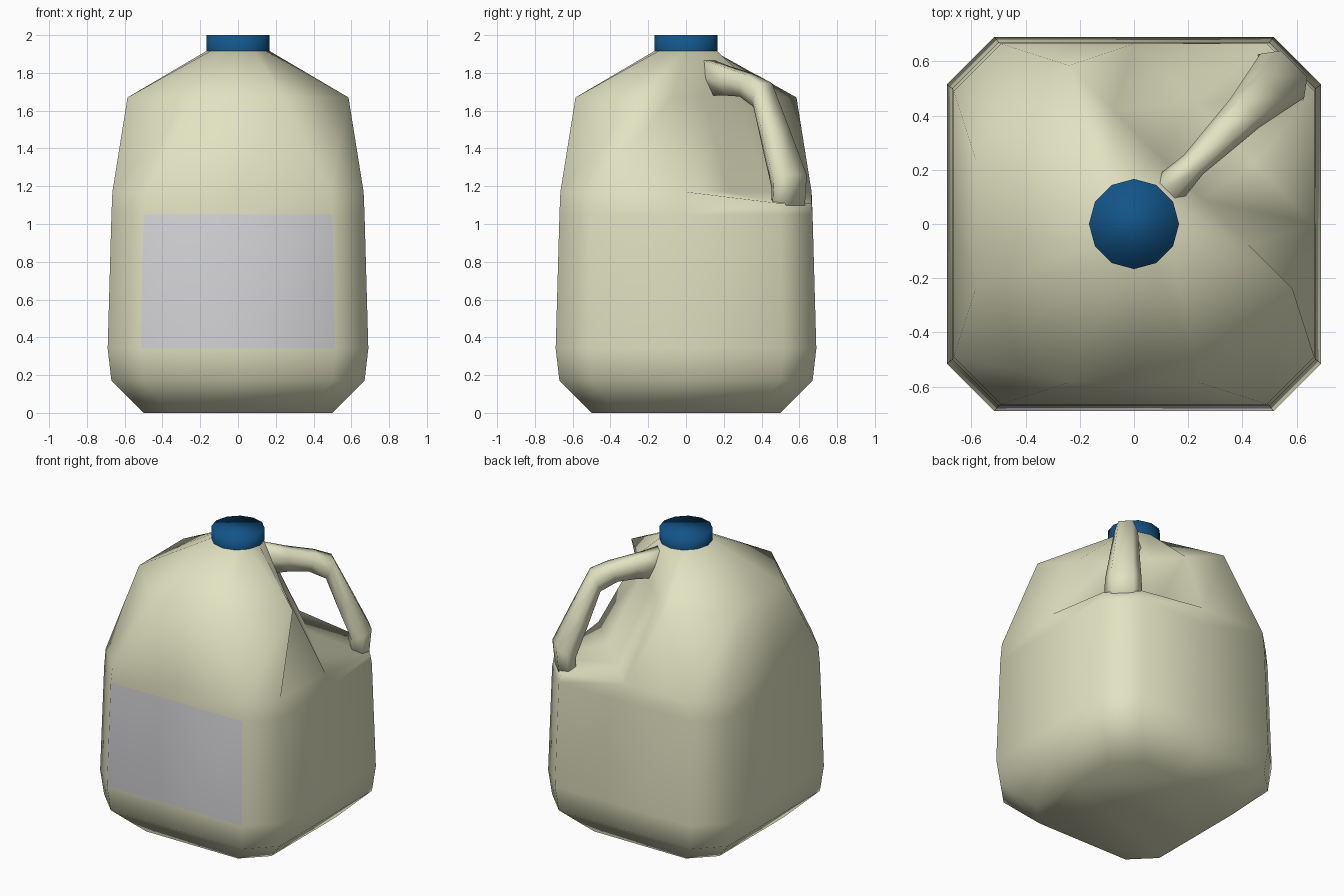
import bpy, bmesh, math
from mathutils import Vector

cube = bpy.data.objects.get("Cube")
if cube:
    bpy.data.objects.remove(cube, do_unlink=True)


def material(name, rgb):
    m = bpy.data.materials.new(name)
    m.use_nodes = True
    m.diffuse_color = (*rgb, 1)
    bsdf = next(n for n in m.node_tree.nodes if n.type == 'BSDF_PRINCIPLED')
    bsdf.inputs["Base Color"].default_value = (*rgb, 1)
    return m


cream = material("cream plastic", (0.76, 0.76, 0.54))
grey = material("label grey", (0.68, 0.68, 0.70))
blue = material("cap blue", (0.006, 0.09, 0.25))


def finish(name, bm, mats):
    bmesh.ops.recalc_face_normals(bm, faces=bm.faces)
    mesh = bpy.data.meshes.new(name)
    bm.to_mesh(mesh)
    bm.free()
    for m in mats:
        mesh.materials.append(m)
    for p in mesh.polygons:
        p.use_smooth = True
    obj = bpy.data.objects.new(name, mesh)
    bpy.context.collection.objects.link(obj)
    return obj


def loft(bm, rings):
    """Skin a list of closed rings with quads and cap both ends."""
    loops = [[bm.verts.new(p) for p in ring] for ring in rings]
    for a, b in zip(loops, loops[1:]):
        n = len(a)
        for i in range(n):
            j = (i + 1) % n
            bm.faces.new((a[i], a[j], b[j], b[i]))
    bm.faces.new(loops[0][::-1])
    bm.faces.new(loops[-1])


def square_ring(h, c, z):
    """Chamfered square with a midpoint on each side, starting at +x."""
    quarter = [Vector((h, 0, z)), Vector((h, c, z)), Vector((c, h, z))]
    ring = []
    for k in range(4):
        for p in quarter:
            x, y = p.x, p.y
            for _ in range(k):
                x, y = -y, x
            ring.append(Vector((x, y, z)))
    return ring


def circle_ring(r, z):
    return [Vector((r * math.cos(i * math.pi / 6), r * math.sin(i * math.pi / 6), z))
            for i in range(12)]


def flatten(ring, first, last):
    """Put the points between two indices on a straight line."""
    a, b = ring[first], ring[last]
    n = (last - first) % 12
    for k in range(1, n):
        ring[(first + k) % 12] = a.lerp(b, k / n)


# Bottle body, with one back corner cut away for the handle
rings = [square_ring(h, c, z) for h, c, z in (
    (0.50, 0.35, 0), (0.67, 0.50, 0.17), (0.69, 0.515, 0.34), (0.67, 0.50, 1.05))]
ledge = square_ring(0.665, 0.49, 1.17)
for i in (1, 2):
    ledge[i].z = 1.11
recess = square_ring(0.665, 0.49, 1.17)
flatten(recess, 0, 3)
shoulder = square_ring(0.585, 0.24, 1.67)
flatten(shoulder, 11, 4)
rings += [ledge, recess, shoulder, circle_ring(0.16, 1.92)]

bm = bmesh.new()
loft(bm, rings)
bmesh.ops.remove_doubles(bm, verts=bm.verts, dist=0.0005)
bm.normal_update()
# Label: the front panel between two rings
for f in bm.faces:
    mid = f.calc_center_median()
    if f.normal.y < -0.95 and 0.4 < mid.z < 1.0:
        f.material_index = 1
finish("bottle_body", bm, [cream, grey])

# Handle: hexagonal sections in the diagonal plane of the cut corner
# each row: outer (distance, height), inner (distance, height), half width
sections = (
    (0.12, 1.88, 0.16, 1.68, 0.07),
    (0.30, 1.835, 0.32, 1.68, 0.05),
    (0.49, 1.79, 0.44, 1.675, 0.065),
    (0.60, 1.745, 0.55, 1.62, 0.075),
    (0.72, 1.50, 0.63, 1.40, 0.095),
    (0.835, 1.26, 0.71, 1.19, 0.115),
    (0.815, 1.06, 0.71, 1.06, 0.12),
)
across = Vector((1, -1, 0)).normalized()
out = Vector((1, 1, 0)).normalized()
handle = []
for uo, zo, ui, zi, w in sections:
    outer = out * uo + Vector((0, 0, zo))
    inner = out * ui + Vector((0, 0, zi))
    centre = outer.lerp(inner, 0.5)
    handle.append([outer + across * w * 0.6, centre + across * w, inner + across * w * 0.6,
                   inner - across * w * 0.6, centre - across * w, outer - across * w * 0.6])
bm = bmesh.new()
loft(bm, handle)
finish("handle", bm, [cream])

# Screw cap
bm = bmesh.new()
loft(bm, [circle_ring(0.166, 1.915), circle_ring(0.166, 2.0)])
bm.faces.ensure_lookup_table()
under = [f for f in bm.faces if all(v.co.z < 1.95 for v in f.verts)]
bmesh.ops.delete(bm, geom=under, context='FACES')
finish("cap", bm, [blue])
